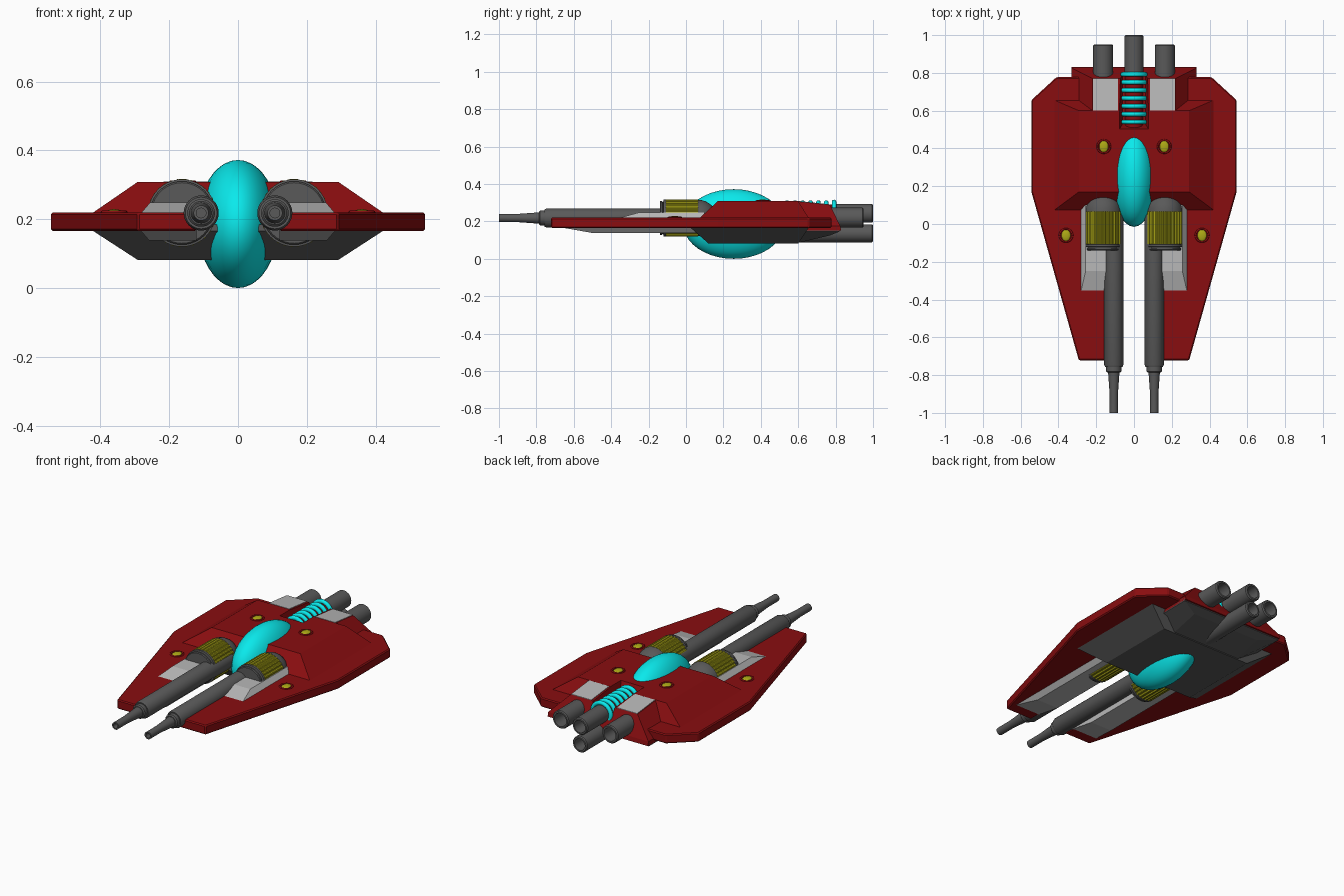
import bpy, bmesh, math
from mathutils import Matrix

if "Cube" in bpy.data.objects:
    bpy.data.objects.remove(bpy.data.objects["Cube"])


def material(name, rgb):
    m = bpy.data.materials.new(name)
    m.diffuse_color = (*rgb, 1)
    m.use_nodes = True
    m.node_tree.nodes["Principled BSDF"].inputs["Base Color"].default_value = m.diffuse_color
    return m


RED = material("dark_red", (0.25, 0.004, 0.005))
DARK = material("dark_grey", (0.1, 0.1, 0.1))
GREY = material("light_grey", (0.48, 0.48, 0.48))
CYAN = material("cyan", (0.003, 0.82, 0.84))
YELLOW = material("yellow", (0.42, 0.4, 0.008))


def finish(name, bm, mat=None, smooth=False):
    bmesh.ops.recalc_face_normals(bm, faces=bm.faces)
    me = bpy.data.meshes.new(name)
    bm.to_mesh(me)
    bm.free()
    ob = bpy.data.objects.new(name, me)
    bpy.context.collection.objects.link(ob)
    if mat:
        me.materials.append(mat)
    if smooth:
        bpy.ops.object.select_all(action='DESELECT')
        bpy.context.view_layer.objects.active = ob
        ob.select_set(True)
        bpy.ops.object.shade_smooth_by_angle(angle=math.radians(35))
    return ob


def loft(name, rings, mat=None, side=1):
    """Closed solid through rings of 3D points; side=-1 mirrors it in x."""
    bm = bmesh.new()
    rows = [[bm.verts.new((x * side, y, z)) for x, y, z in r] for r in rings]
    bm.faces.new(rows[0])
    bm.faces.new(rows[-1])
    n = len(rows[0])
    for a, b in zip(rows, rows[1:]):
        for i in range(n):
            j = (i + 1) % n
            bm.faces.new((a[i], a[j], b[j], b[i]))
    return finish(name, bm, mat)


def rect(x0, x1, y0, y1, z0, z1=None):
    z1 = z0 if z1 is None else z1
    return [(x0, y0, z0), (x1, y0, z0), (x1, y1, z1), (x0, y1, z1)]


def lathe(name, x, z, profile, mat, seg=32, tooth=0, closed=False):
    """Turn (radius, y) points about a y-parallel axis; tooth cuts ribs."""
    bm = bmesh.new()
    rows = []
    for r, y in profile:
        row = []
        for i in range(seg):
            a = 2 * math.pi * i / seg
            q = r - tooth * (i // 2 % 2)
            row.append(bm.verts.new((x + q * math.cos(a), y, z + q * math.sin(a))))
        rows.append(row)
    pairs = list(zip(rows, rows[1:]))
    if closed:
        pairs.append((rows[-1], rows[0]))
    else:
        bm.faces.new(rows[0])
        bm.faces.new(rows[-1])
    for a, b in pairs:
        for i in range(seg):
            j = (i + 1) % seg
            bm.faces.new((a[i], a[j], b[j], b[i]))
    return finish(name, bm, mat, smooth=not tooth)


def ellipsoid(name, loc, size, mat):
    bm = bmesh.new()
    bmesh.ops.create_uvsphere(bm, u_segments=32, v_segments=20, radius=1,
                              matrix=Matrix.Translation(loc) @ Matrix.Diagonal((*size, 1)))
    return finish(name, bm, mat, smooth=True)


def torus_profile(R, r, y, n=18):
    return [(R + r * math.cos(2 * math.pi * k / n), y + r * math.sin(2 * math.pi * k / n))
            for k in range(n)]


# Upper hull, its rear block and the channel for the coil
upper = loft("upper_hull", [rect(-.42, .42, .075, .655, .18), rect(-.42, .42, .075, .655, .22),
                            rect(-.292, .292, .17, .6, .308)], RED)
rear = loft("upper_rear_hull", [rect(-.33, .33, .59, .83, .15), rect(-.33, .33, .59, .825, .175),
                                rect(-.22, .22, .59, .77, .307, .288)], RED)
channel = loft("channel_cutter", [rect(-.06, .06, .53, .95, .24), rect(-.085, .085, .49, .95, .34)])
channel.hide_render = True
channel.hide_viewport = True
for hull in (upper, rear):
    cut = hull.modifiers.new("channel", 'BOOLEAN')
    cut.operation = 'DIFFERENCE'
    cut.solver = 'EXACT'
    cut.object = channel

# Lower hull
loft("lower_hull", [rect(-.42, .42, .025, .655, .185), rect(-.42, .42, .025, .655, .165),
                    rect(-.292, .292, .12, .6, .082)], DARK)
loft("lower_rear_hull", [rect(-.33, .33, .59, .82, .165), rect(-.33, .33, .59, .82, .145),
                         rect(-.22, .22, .59, .77, .083, .125)], DARK)

# Pod
ellipsoid("cockpit_pod", (0, .255, .186), (.118, .27, .186), CYAN)

# Wing outline
WING = [(.12, -.722), (.292, -.722), (.543, .17), (.543, .656), (.411, .777), (.12, .777)]

for s, tag in ((1, "right"), (-1, "left")):
    wing = loft(f"{tag}_wing", [[(x, y, z) for x, y in WING] for z in (.165, .22)], RED, s)
    bev = wing.modifiers.new("edge", 'BEVEL')
    bev.width = .006
    bev.segments = 1

    # Grey fairings above and below the wing
    loft(f"{tag}_top_fairing", [rect(.12, .284, -.37, .1, .215), rect(.12, .256, -.25, .1, .248)],
         GREY, s)
    loft(f"{tag}_bottom_fairing", [rect(.12, .284, -.67, .1, .168), rect(.12, .258, -.5, .1, .138)],
         GREY, s)

    # Grey plates on the rear hull
    loft(f"{tag}_rear_plate", [rect(.085, .217, .602, .77, .29, .27),
                               rect(.085, .217, .602, .77, .309, .291)], GREY, s)

    # Cannon with stepped barrel and hollow muzzle
    lathe(f"{tag}_cannon", s * .107, .218,
          [(.051, .05), (.051, -.745), (.046, -.757), (.04, -.757), (.04, -.78), (.034, -.786),
           (.03, -.786), (.022, -.9), (.022, -1), (.014, -1), (.014, -.93)], DARK)

    # Drum: core with flanges and domed rear, ribbed band
    dome = [(.097 * math.cos(t), .065 + .1 * math.sin(t))
            for t in (math.pi / 2 * k / 8 for k in range(8))]
    lathe(f"{tag}_drum", s * .163, .218,
          [(.06, -.14), (.088, -.14), (.092, -.136), (.092, -.128), (.085, -.126), (.085, -.122),
           (.098, -.12), (.098, -.108), (.085, -.106), (.085, .065)] + dome, DARK, 40)
    lathe(f"{tag}_drum_ribs", s * .163, .218, [(.099, -.107), (.099, .065)], YELLOW, 120, .005)

    # Warning lights in red collars
    for n, (x, y, z) in enumerate(((.16, .41, .308), (.36, -.06, .22))):
        ellipsoid(f"{tag}_light_{n}", (s * x, y, z), (.024, .031, .009), YELLOW)
        collar = lathe(f"{tag}_light_collar_{n}", 0, 0, torus_profile(.034, .005, 0, 12),
                       RED, 24, closed=True)
        collar.rotation_euler.x = math.pi / 2
        collar.location = (s * x, y, z)


# Hollow exhaust pipes
def exhaust(name, x, z, r, y0, y1):
    lathe(name, x, z, [(r, y0), (r, y1 - .006), (r - .005, y1), (r - .014, y1),
                       (r - .018, y1 - .09)], DARK)


exhaust("upper_exhaust", 0, .243, .05, .8, 1)
exhaust("lower_exhaust", 0, .136, .048, .6, 1)
exhaust("right_exhaust", .163, .22, .053, .7, .95)
exhaust("left_exhaust", -.163, .22, .053, .7, .95)

# Red coil core and coil rings ahead of the upper exhaust
lathe("coil_core", 0, .243, [(.048, .5), (.048, .81)], RED)
for k in range(7):
    lathe(f"coil_ring_{k}", 0, .244, torus_profile(.06 if k == 6 else .057, .012, .54 + .042 * k),
          CYAN, 32, closed=True)
